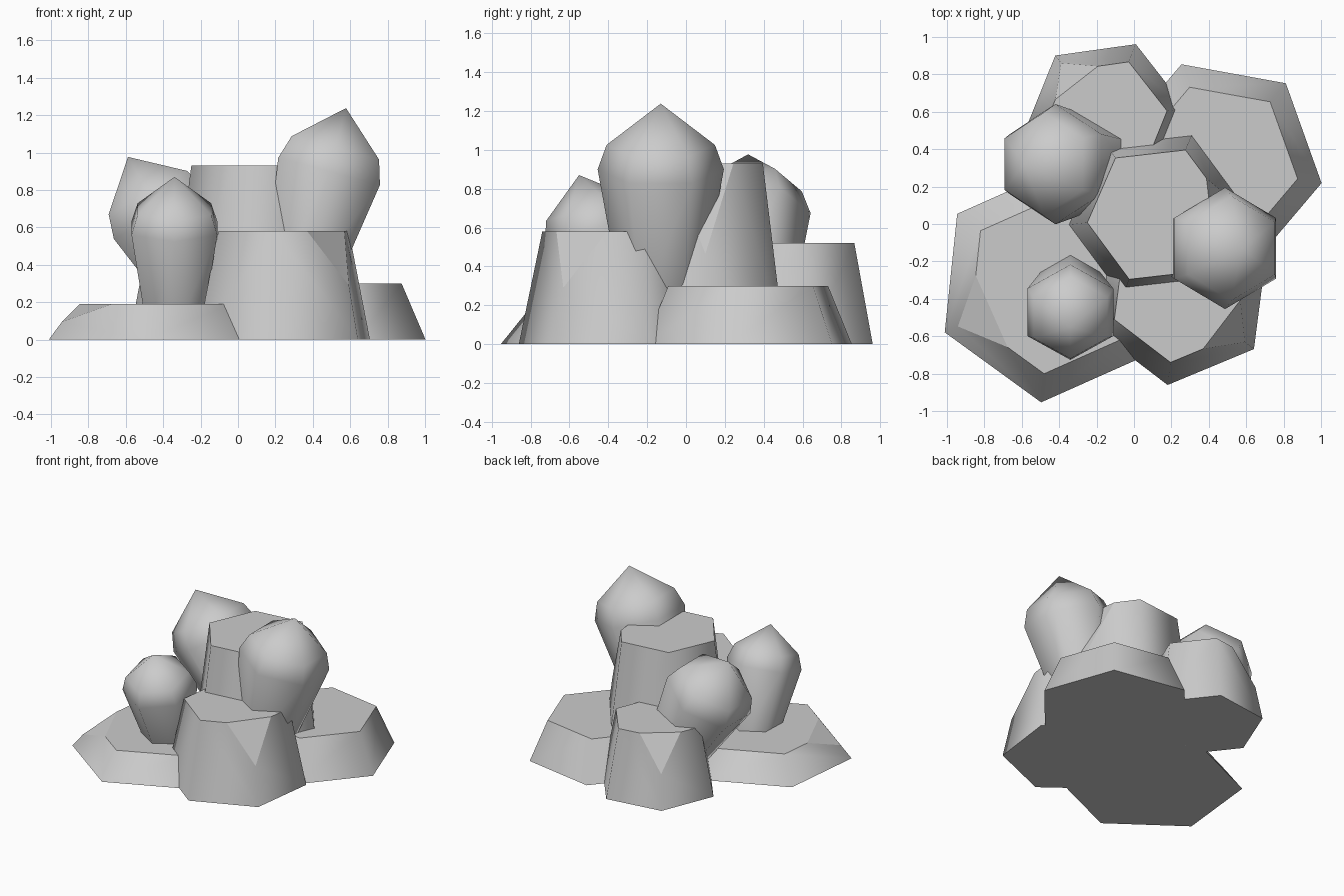
import bpy, bmesh
from math import radians, cos, sin, pi
from mathutils import Vector, Matrix

if "Cube" in bpy.data.objects:
    bpy.data.objects.remove(bpy.data.objects["Cube"])


def finish(bm, name):
    bmesh.ops.recalc_face_normals(bm, faces=bm.faces)
    mesh = bpy.data.meshes.new(name)
    bm.to_mesh(mesh)
    bm.free()
    obj = bpy.data.objects.new(name, mesh)
    bpy.context.collection.objects.link(obj)
    return obj


def lathe(bm, rings, phase):
    """Stack six-sided rings (radius, z); radius 0 closes to a point."""
    loops = []
    for r, z in rings:
        if r == 0:
            loops.append([bm.verts.new((0, 0, z))])
        else:
            loops.append([bm.verts.new((r * cos(radians(phase) + k * pi / 3),
                                        r * sin(radians(phase) + k * pi / 3), z))
                          for k in range(6)])
    for a, b in zip(loops, loops[1:]):
        for k in range(6):
            j = (k + 1) % 6
            bm.faces.new((a[k], a[j], b[0]) if len(b) == 1 else (a[k], a[j], b[j], b[k]))
    bm.faces.new(loops[0][::-1])
    if len(loops[-1]) > 1:
        bm.faces.new(loops[-1])


def column(name, x, y, base_r, top_r, h, phase, chip=None):
    """Tapered six-sided column, with one top corner sliced off."""
    bm = bmesh.new()
    lathe(bm, [(base_r, 0), (top_r, h)], phase)
    if chip is not None:
        def corner(r, k, z):
            a = radians(phase) + k * pi / 3
            return Vector((r * cos(a), r * sin(a), z))
        top = corner(top_r, chip, h)
        p = (top + corner(top_r, chip - 1, h)) / 2
        q = (top + corner(top_r, chip + 1, h)) / 2
        s = (top + corner(base_r, chip, 0)) / 2
        n = (q - p).cross(s - p).normalized()
        if n.dot(top - p) < 0:
            n = -n
        bmesh.ops.bisect_plane(bm, geom=bm.verts[:] + bm.edges[:] + bm.faces[:],
                               plane_co=p, plane_no=n, clear_outer=True)
        bmesh.ops.holes_fill(bm, edges=[e for e in bm.edges if e.is_boundary], sides=0)
    bmesh.ops.recalc_face_normals(bm, faces=bm.faces)
    # soft shaded walls, crisp rims and chip
    for f in bm.faces:
        f.smooth = len(f.verts) in (4, 5) and abs(f.normal.z) < 0.95
    for e in bm.edges:
        e.smooth = all(f.smooth for f in e.link_faces)
    obj = finish(bm, name)
    obj.location = (x, y, 0)


def crystal(name, mid, scale, axis, tilt):
    """Pointed bulb on a narrowing stem; mid is the centre of its widest ring."""
    bm = bmesh.new()
    lathe(bm, [(0.205, -0.68), (0.325, 0), (0.279, 0.13), (0, 0.35)], 30)
    for f in bm.faces:
        f.smooth = len(f.verts) < 6
    bm.transform(Matrix.Translation(mid) @ Matrix.Rotation(radians(tilt), 4, axis)
                 @ Matrix.Scale(scale, 4))
    finish(bm, name)


# Rock columns
column("low_slab_front_left", -0.43, -0.32, 0.637, 0.483, 0.19, 24, 3)
column("column_front", 0.244, -0.365, 0.5, 0.378, 0.58, 22.6, 5)
column("low_slab_right", 0.445, 0.32, 0.567, 0.437, 0.30, -10.3)
column("column_centre", 0.125, 0.05, 0.5, 0.377, 0.93, 6.5, 0)
column("column_back_left", -0.153, 0.558, 0.435, 0.333, 0.52, 8, 2)

# Leaning crystals
crystal("crystal_right", (0.487, -0.13, 0.90), 1.0, 'Y', 15)
crystal("crystal_back_left", (-0.42, 0.32, 0.674), 0.99, 'Y', -29)
crystal("crystal_front_left", (-0.34, -0.472, 0.596), 0.815, 'X', 16)
